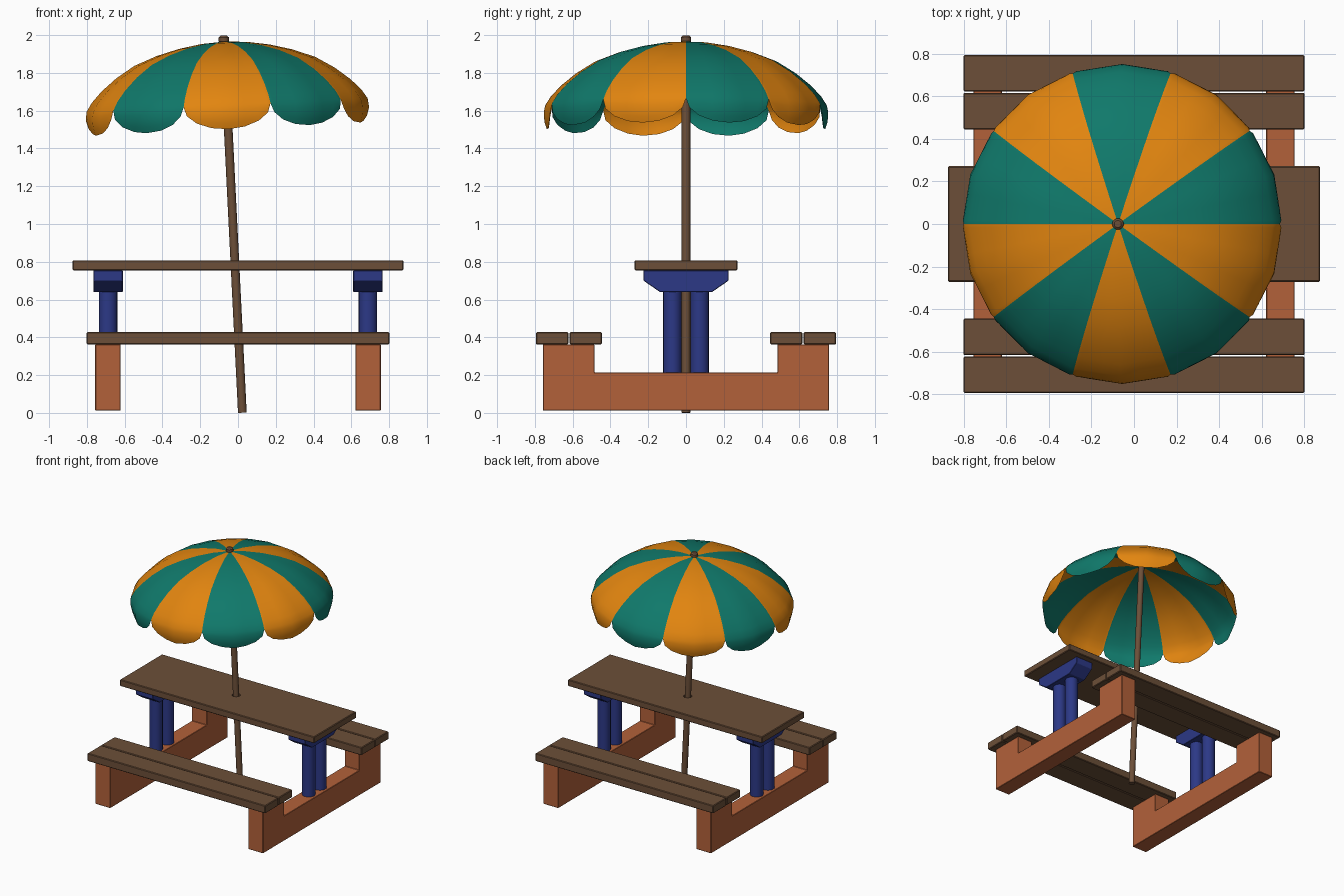
import bpy, bmesh
from math import sin, cos, pi, radians
from mathutils import Vector

cube = bpy.data.objects.get("Cube")
if cube:
    bpy.data.objects.remove(cube, do_unlink=True)


def material(name, rgb):
    m = bpy.data.materials.new(name)
    m.use_nodes = True
    m.diffuse_color = (*rgb, 1)
    m.node_tree.nodes["Principled BSDF"].inputs["Base Color"].default_value = (*rgb, 1)
    return m


wood = material("brown wood", (0.15, 0.078, 0.04))
clay = material("terracotta", (0.45, 0.12, 0.042))
blue = material("dark blue", (0.025, 0.04, 0.24))
green = material("teal green", (0.005, 0.19, 0.145))
orange = material("orange", (0.76, 0.235, 0.005))


def finish(bm, name, mats, bevel=0, angle=35):
    mesh = bpy.data.meshes.new(name)
    bm.to_mesh(mesh)
    bm.free()
    obj = bpy.data.objects.new(name, mesh)
    bpy.context.collection.objects.link(obj)
    for m in mats:
        mesh.materials.append(m)
    bpy.ops.object.select_all(action='DESELECT')
    obj.select_set(True)
    bpy.context.view_layer.objects.active = obj
    if angle:
        bpy.ops.object.shade_smooth_by_angle(angle=radians(angle))
    if bevel:
        mod = obj.modifiers.new("soft edges", 'BEVEL')
        mod.width = bevel
        mod.segments = 1
        mod.limit_method = 'ANGLE'
    return obj


def extrude_x(name, profile, x0, x1, mat, bevel=0):
    """Extrude a (y, z) outline from x0 to x1."""
    bm = bmesh.new()
    face = bm.faces.new([bm.verts.new((x0, y, z)) for y, z in profile])
    new = bmesh.ops.extrude_face_region(bm, geom=[face])["geom"]
    bmesh.ops.translate(bm, vec=(x1 - x0, 0, 0),
                        verts=[g for g in new if isinstance(g, bmesh.types.BMVert)])
    bmesh.ops.recalc_face_normals(bm, faces=bm.faces)
    return finish(bm, name, [mat], bevel, angle=0)


def plank(name, half_x, y0, y1, z0, z1):
    return extrude_x(name, [(y0, z0), (y1, z0), (y1, z1), (y0, z1)],
                     -half_x, half_x, wood, 0.005)


def cylinder(name, r, x, y, z0, z1, mat, sides=20, bevel=0):
    bm = bmesh.new()
    bmesh.ops.create_cone(bm, cap_ends=True, segments=sides, radius1=r, radius2=r, depth=z1 - z0)
    bmesh.ops.translate(bm, vec=(x, y, (z0 + z1) / 2), verts=bm.verts)
    return finish(bm, name, [mat], bevel)


# Table top with a hole for the pole
top = plank("table_top", 0.876, -0.272, 0.272, 0.755, 0.808)
cutter = cylinder("hole_cutter", 0.031, -0.016, 0, 0.7, 0.9, wood)
cutter.hide_render = True
hole = top.modifiers.new("pole hole", 'BOOLEAN')
hole.object = cutter
hole.solver = 'EXACT'
bpy.context.view_layer.objects.active = top
for mod in list(top.modifiers):
    bpy.ops.object.modifier_apply(modifier=mod.name)
bpy.data.objects.remove(cutter, do_unlink=True)

# Benches, two planks on each side
for side, y in (("front", -1), ("back", 1)):
    for part, a, b in (("inner", 0.445, 0.617), ("outer", 0.623, 0.795)):
        plank(f"{side}_bench_{part}_plank", 0.802, *sorted((y * a, y * b)), 0.363, 0.427)

# Supports at both ends: base, bracket and twin posts
half_base = [(0.757, 0.012), (0.757, 0.363), (0.485, 0.363), (0.485, 0.215)]
half_bracket = [(0.138, 0.64), (0.225, 0.70), (0.225, 0.755)]


def mirrored(half):
    return half + [(-y, z) for y, z in reversed(half)]


for side, s in (("left", 1), ("right", -1)):
    extrude_x(f"{side}_base", mirrored(half_base), s * 0.622, s * 0.756, clay, 0.003)
    extrude_x(f"{side}_bracket", mirrored(half_bracket), s * 0.61, s * 0.766, blue, 0.003)
    for end, y in (("front", -0.072), ("back", 0.072)):
        cylinder(f"{side}_{end}_post", 0.049, s * 0.688, y, 0.21, 0.645, blue)

# Leaning umbrella: pole, knob and canopy share one tilted axis
pole = cylinder("umbrella_pole", 0.023, 0, 0, 0, 1.965, wood)
knob = cylinder("umbrella_knob", 0.027, 0, 0, 1.958, 1.999, wood, 12, 0.01)

PANELS, STEPS, DROPS = 10, 8, 4
SEAM, DROP = 1.63, 0.127
dome = [(0.12, 1.96), (0.24, 1.94), (0.36, 1.908), (0.48, 1.862),
        (0.58, 1.80), (0.66, 1.735), (0.715, 1.677), (0.745, SEAM)]


def on_ring(panel, t, r, z):
    """Point on a ring with two straight sides per panel."""
    half = min(int(t * 2), 1)
    a = (panel + half / 2) * 2 * pi / PANELS
    p = [Vector((r * cos(q), r * sin(q), z)) for q in (a, a + pi / PANELS)]
    return p[0].lerp(p[1], t * 2 - half)


bm = bmesh.new()
for panel in range(PANELS):
    columns = []
    for j in range(STEPS + 1):
        s = -cos(pi * j / STEPS)
        t = (1 + s) / 2
        column = [bm.verts.new((0, 0, 1.967))]
        column += [bm.verts.new(on_ring(panel, t, r, z)) for r, z in dome]
        # Rounded scallop hanging below the seam height
        for k in range(1, DROPS + 1):
            d = max(0, 1 - s * s) ** 0.5 * k / DROPS
            r = 0.745 + 0.038 * d - 0.046 * d * d
            column.append(bm.verts.new(on_ring(panel, t, r, SEAM - DROP * d)))
        columns.append(column)
    for a, b in zip(columns, columns[1:]):
        for i in range(len(a) - 1):
            f = bm.faces.new((a[i], a[i + 1], b[i + 1], b[i]))
            f.material_index = panel % 2
bmesh.ops.remove_doubles(bm, verts=bm.verts, dist=0.0005)
canopy = finish(bm, "umbrella_canopy", [green, orange], angle=50)

for obj in (pole, knob, canopy):
    obj.location = (0.023, 0, 0.001)
    obj.rotation_euler = (0, radians(-2.85), 0)
